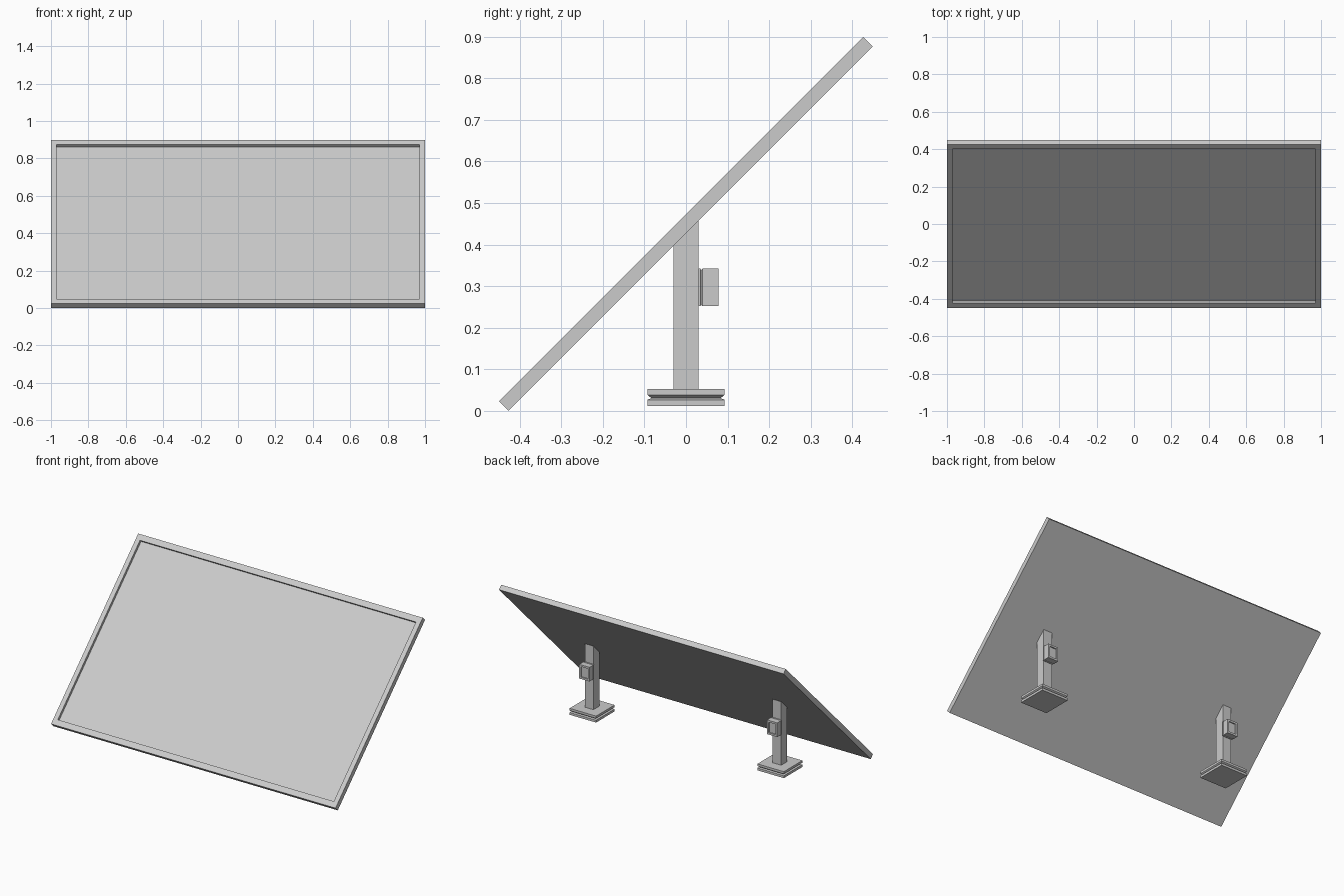
import bpy, bmesh
from math import radians
from mathutils import Matrix, Vector

if "Cube" in bpy.data.objects:
    bpy.data.objects.remove(bpy.data.objects["Cube"])

TILT = radians(45)
LEN, THICK = 1.238, 0.032
POST_X = 0.66


def finish(bm, name, matrix=Matrix()):
    bmesh.ops.recalc_face_normals(bm, faces=bm.faces)
    bm.transform(matrix)
    mesh = bpy.data.meshes.new(name)
    bm.to_mesh(mesh)
    bm.free()
    obj = bpy.data.objects.new(name, mesh)
    bpy.context.collection.objects.link(obj)
    return obj


def stack(sections):
    """Loft rectangles (half_x, half_y, z) into a closed solid."""
    bm = bmesh.new()
    rings = [[bm.verts.new((sx * hx, sy * hy, z))
              for sx, sy in ((-1, -1), (1, -1), (1, 1), (-1, 1))]
             for hx, hy, z in sections]
    for a, b in zip(rings, rings[1:]):
        for i in range(4):
            j = (i + 1) % 4
            bm.faces.new((a[i], a[j], b[j], b[i]))
    bm.faces.new(rings[0][::-1])
    bm.faces.new(rings[-1])
    return bm


# Tilted panel with a raised rim around the recessed front surface
rim_x, rim_y, h = 0.97, LEN / 2 - 0.036, THICK / 2
panel = stack([(1, LEN / 2, -h), (1, LEN / 2, h),
               (rim_x, rim_y, h), (rim_x, rim_y, h - 0.016)])
finish(panel, "panel", Matrix.Translation((0, 0, 0.45)) @ Matrix.Rotation(TILT, 4, 'X'))

for side, sx in (("left", -1), ("right", 1)):
    x = sx * POST_X

    # Square foot with a groove round the middle
    w = 0.093
    foot = stack([(w, w, 0.012), (w, w, 0.027), (w - 0.01, w - 0.01, 0.031),
                  (w, w, 0.039), (w, w, 0.053)])
    finish(foot, side + "_foot", Matrix.Translation((x, 0, 0)))

    # Post with its top cut to follow the panel underside
    r = 0.03
    post = stack([(r, r, 0.053), (r, r, 0.427)])
    for v in post.verts:
        if v.co.z > 0.2:
            v.co.z += v.co.y
    finish(post, side + "_post", Matrix.Translation((x, 0, 0)))

    # Control box behind the post: grooved body with a recessed cover
    bx, bz = 0.036, 0.045
    box = stack([(bx, bz, 0), (bx, bz, 0.005), (bx - 0.004, bz - 0.004, 0.006),
                 (bx, bz, 0.01), (bx, bz, 0.048),
                 (bx - 0.011, bz - 0.012, 0.048), (bx - 0.011, bz - 0.012, 0.041)])
    finish(box, side + "_control_box",
           Matrix.Translation((x, 0.03, 0.297)) @ Matrix.Rotation(radians(-90), 4, 'X'))
